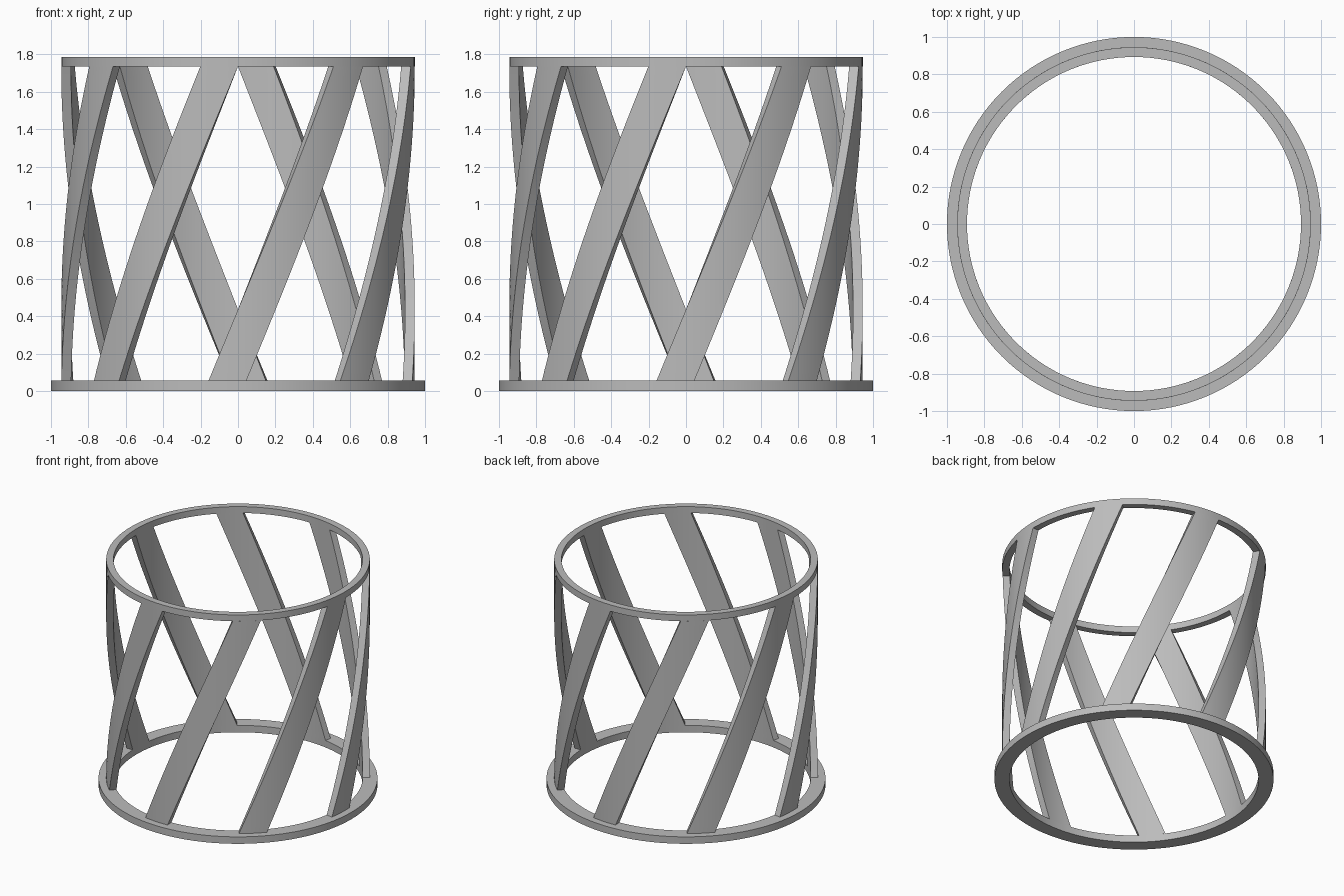
import bpy, bmesh, math

old = bpy.data.objects.get("Cube")
if old:
    bpy.data.objects.remove(old, do_unlink=True)

grey = bpy.data.materials.new("plain grey")
grey.use_nodes = True
colour = (0.5, 0.5, 0.5, 1)
grey.diffuse_color = colour
grey.node_tree.nodes["Principled BSDF"].inputs["Base Color"].default_value = colour

BASE_TOP, RIM_BOTTOM, HEIGHT = 0.055, 1.735, 1.785
INNER, OUTER, BASE_OUTER = 0.893, 0.945, 1.0
STRUTS = 8
WIDTH = math.radians(12.3)
TWIST = math.radians(42.3)


def sweep(name, sections, closed):
    """Skin a run of four-cornered sections given as (radius, angle, z)."""
    bm = bmesh.new()
    loops = [[bm.verts.new((r * math.sin(a), -r * math.cos(a), z)) for r, a, z in s]
             for s in sections]
    pairs = list(zip(loops, loops[1:]))
    if closed:
        pairs.append((loops[-1], loops[0]))
    else:
        bm.faces.new(loops[0])
        bm.faces.new(loops[-1])
    for lower, upper in pairs:
        for i in range(4):
            j = (i + 1) % 4
            bm.faces.new((lower[i], lower[j], upper[j], upper[i]))
    bmesh.ops.recalc_face_normals(bm, faces=bm.faces)
    mesh = bpy.data.meshes.new(name)
    bm.to_mesh(mesh)
    bm.free()
    mesh.materials.append(grey)
    obj = bpy.data.objects.new(name, mesh)
    bpy.context.collection.objects.link(obj)
    bpy.ops.object.select_all(action="DESELECT")
    obj.select_set(True)
    bpy.context.view_layer.objects.active = obj
    bpy.ops.object.shade_smooth_by_angle(angle=math.radians(30))
    return obj


def ring(name, inner, outer, z0, z1, steps=128):
    angles = [math.tau * k / steps for k in range(steps)]
    sweep(name, [[(inner, a, z0), (outer, a, z0), (outer, a, z1), (inner, a, z1)]
                 for a in angles], True)


def strut(name, top_angle, steps=32, across=6):
    """Helical band whose right edge meets the rim at top_angle."""
    bm = bmesh.new()

    def point(r, u, v):
        a = top_angle - WIDTH * (1 - u) - TWIST * (1 - v)
        z = BASE_TOP + (RIM_BOTTOM - BASE_TOP) * v
        return bm.verts.new((r * math.sin(a), -r * math.cos(a), z))

    # Each level is a closed outline: outer arc, then inner arc back
    outline = [(OUTER, k / across) for k in range(across + 1)]
    outline += [(INNER, 1 - k / across) for k in range(across + 1)]
    levels = [[point(r, u, s / steps) for r, u in outline] for s in range(steps + 1)]
    n = len(outline)
    for lower, upper in zip(levels, levels[1:]):
        for i in range(n):
            j = (i + 1) % n
            bm.faces.new((lower[i], lower[j], upper[j], upper[i]))
    bm.faces.new(levels[0])
    bm.faces.new(levels[-1])
    bmesh.ops.recalc_face_normals(bm, faces=bm.faces)
    mesh = bpy.data.meshes.new(name)
    bm.to_mesh(mesh)
    bm.free()
    mesh.materials.append(grey)
    obj = bpy.data.objects.new(name, mesh)
    bpy.context.collection.objects.link(obj)
    bpy.ops.object.select_all(action="DESELECT")
    obj.select_set(True)
    bpy.context.view_layer.objects.active = obj
    bpy.ops.object.shade_smooth_by_angle(angle=math.radians(30))


# Wide base ring and narrow top rim
ring("base_ring", INNER, BASE_OUTER, 0, BASE_TOP)
ring("top_rim", INNER, OUTER, RIM_BOTTOM, HEIGHT)

# Slanted struts between the rings
for k in range(STRUTS):
    strut(f"slanted_strut_{k + 1}", math.tau * k / STRUTS)
